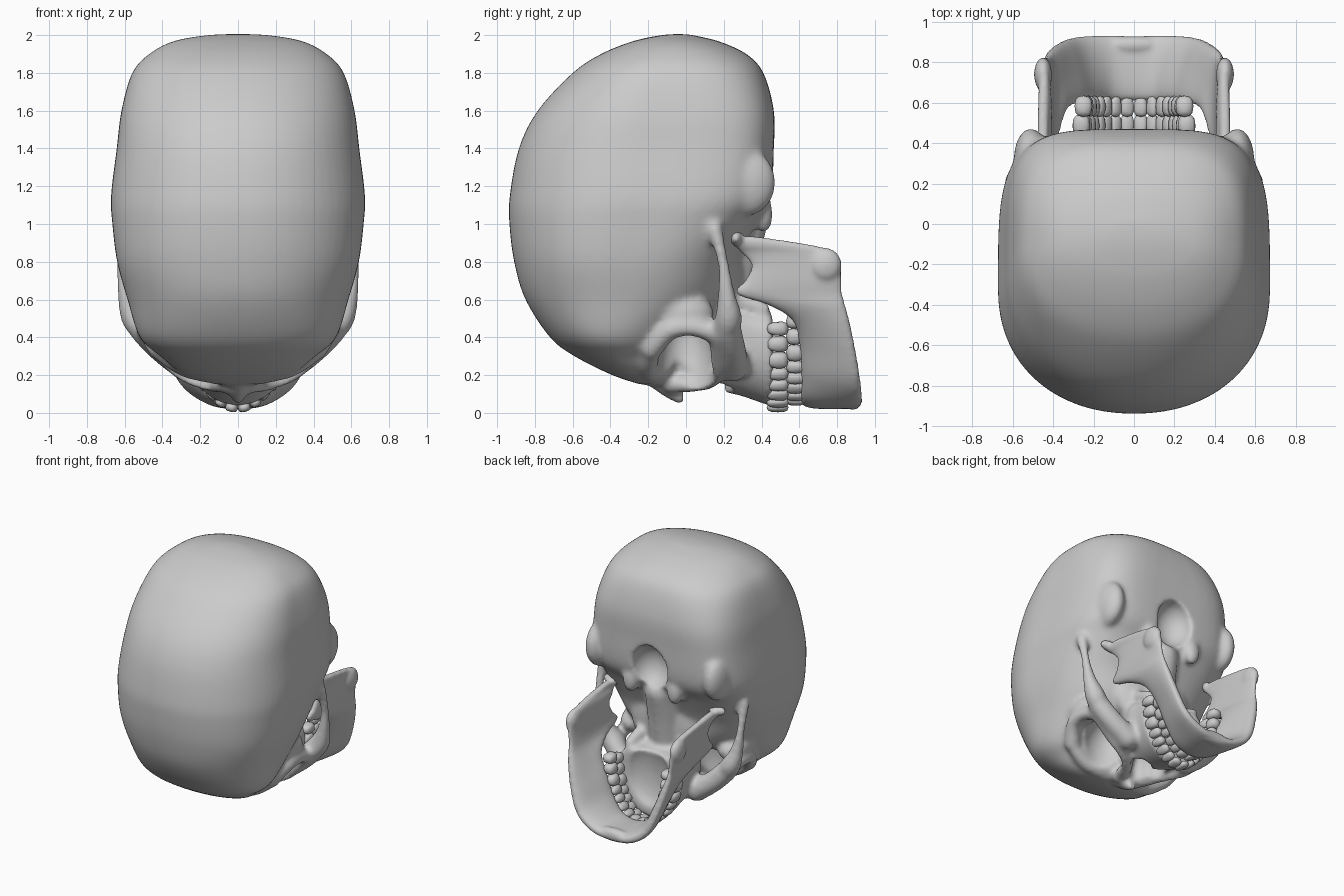
import bpy, bmesh, math
from mathutils import Vector, Matrix

if "Cube" in bpy.data.objects:
    bpy.data.objects.remove(bpy.data.objects["Cube"])


def dense(rows, k=5):
    """Catmull-Rom interpolation of a short table of sections."""
    out = []
    for i in range(len(rows) - 1):
        p = [rows[max(0, min(len(rows) - 1, i + d))] for d in (-1, 0, 1, 2)]
        for j in range(k):
            t = j / k
            out.append([0.5 * (2 * b + (c - a) * t + (2 * a - 5 * b + 4 * c - d) * t * t
                               + (3 * b - a - 3 * c + d) * t ** 3) for a, b, c, d in zip(*p)])
    return out + [list(rows[-1])]


def spow(v, e):
    return math.copysign(abs(v) ** e, v)


def loft(bm, rings):
    vr = [[bm.verts.new(p) for p in r] for r in rings]
    n = len(vr[0])
    for a, b in zip(vr, vr[1:]):
        for i in range(n):
            bm.faces.new((a[i], a[(i + 1) % n], b[(i + 1) % n], b[i]))
    bm.faces.new(vr[0][::-1])
    bm.faces.new(vr[-1])


def blob(bm, c, r, tilt=0.0, sub=3):
    m = Matrix.Translation(c) @ Matrix.Rotation(tilt, 4, 'Y') @ Matrix.Diagonal((*r, 1))
    bmesh.ops.create_icosphere(bm, subdivisions=sub, radius=1, matrix=m)


def chain(bm, pts, s=1, k=6):
    for x, y, z, r in dense(pts, k):
        blob(bm, (s * x, y, z), (r, r, r), sub=2)


def finish(bm, name):
    bmesh.ops.recalc_face_normals(bm, faces=bm.faces)
    me = bpy.data.meshes.new(name)
    bm.to_mesh(me)
    bm.free()
    ob = bpy.data.objects.new(name, me)
    bpy.context.collection.objects.link(ob)
    return ob


def remesh(ob, size):
    m = ob.modifiers.new("fuse", 'REMESH')
    m.mode = 'VOXEL'
    m.voxel_size = size
    m.use_smooth_shade = True


def smooth(ob, n):
    m = ob.modifiers.new("soften", 'SMOOTH')
    m.factor = 0.5
    m.iterations = n


# Braincase: sections along z as (z, y_min, y_max, half_width, lower exponent)
bm = bmesh.new()
case = [(.15, -.24, -.10, .10, 2), (.2, -.39, -.07, .28, 2), (.3, -.59, -.03, .41, 2),
        (.4, -.72, .04, .52, 2), (.6, -.85, .24, .585, 2.3), (.8, -.91, .28, .64, 3),
        (1.0, -.935, .37, .665, 3.7), (1.15, -.933, .45, .672, 4.2), (1.4, -.885, .465, .642, 4.4),
        (1.6, -.785, .465, .617, 4), (1.8, -.6, .41, .56, 3.2), (1.9, -.45, .32, .47, 2.6),
        (1.965, -.29, .18, .35, 2.2), (1.995, -.16, .06, .2, 2), (2.005, -.08, 0, .08, 2)]
rings = []
for z, y0, y1, w, n in dense(case):
    ym = y0 + (y1 - y0) * .45
    ring = []
    for i in range(64):
        a = math.tau * i / 64
        c, s = math.cos(a), math.sin(a)
        e = 2 / (n if s > 0 else 2.15)
        ring.append((w * spow(c, e), ym + ((y1 - ym) if s > 0 else (ym - y0)) * spow(s, e), z))
    rings.append(ring)
loft(bm, rings)

# Upper jaw: sections along y as (y, half_width, z_front, z_back)
jaw = [(-.12, .08, .18, .5), (0, .12, .13, .5), (.12, .22, .11, .55),
       (.25, .27, .1, .57), (.35, .27, .07, .55), (.46, .28, .03, .53)]
rings = []
for y, w, z0, z1 in dense(jaw):
    zm = z0 + (z1 - z0) * .65
    ring = []
    for i in range(40):
        a = math.tau * i / 40
        c, s = math.cos(a), math.sin(a)
        e = 2 / (3.5 if s > 0 else 2.1)
        ring.append((w * spow(c, e), y, zm + ((z1 - zm) if s > 0 else (zm - z0)) * spow(s, e)))
    rings.append(ring)
loft(bm, rings)

# Nose bridge, skull base
chain(bm, [(0, -.15, .18, .06), (0, -.09, .125, .05), (0, -.025, .075, .035)])
blob(bm, (0, .18, .7), (.34, .13, .32))
chain(bm, [(0, .22, .6, .14), (0, .25, .8, .14), (0, .31, .98, .12)])
for s in (1, -1):
    # Cheek arch, orbit post, cheekbone, orbit floor rim, nose side, brow
    chain(bm, [(.465, .2, .41, .075), (.545, .225, .5, .075), (.59, .215, .62, .05),
               (.615, .195, .8, .033), (.605, .15, .98, .045)], s, 9)
    chain(bm, [(.475, .18, .41, .06), (.495, .05, .45, .05), (.485, -.08, .44, .055),
               (.42, -.18, .34, .06)], s)
    blob(bm, (s * .42, -.02, .53), (.11, .17, .1))
    chain(bm, [(.49, .22, .43, .08), (.4, .24, .34, .08), (.27, .25, .25, .09)], s)
    chain(bm, [(.46, .17, .38, .05), (.31, .17, .23, .05), (.17, .1, .16, .045),
               (.06, -.08, .15, .05)], s)
    chain(bm, [(.42, -.18, .33, .05), (.28, -.2, .24, .055), (.1, -.17, .2, .055)], s)
    # Wing plates, mastoids, condyles
    chain(bm, [(.17, .18, .62, .06), (.19, .3, .59, .05), (.2, .41, .55, .04)], s)
    blob(bm, (s * .51, .32, 1.22), (.085, .155, .18))
    blob(bm, (s * .19, .41, 1.05), (.06, .05, .1))
skull = finish(bm, "cranium")

# Openings: orbits, nose, palate, spinal hole
bm = bmesh.new()
for s in (1, -1):
    blob(bm, (s * .285, 0, .26), (.175, .15, .33), -s * .35)
    blob(bm, (s * .075, .16, .1), (.065, .09, .2))
blob(bm, (0, .09, .1), (.07, .11, .24))
blob(bm, (0, .48, .36), (.19, .09, .25))
blob(bm, (0, .45, 1.2), (.15, .15, .18))
cutter = finish(bm, "opening_cutter")
remesh(cutter, .02)
cutter.hide_render = True
cutter.display_type = 'WIRE'

remesh(skull, .016)
b = skull.modifiers.new("openings", 'BOOLEAN')
b.operation = 'DIFFERENCE'
b.solver = 'EXACT'
b.object = cutter
remesh(skull, .014)
smooth(skull, 12)

# Lower jaw: stations (x, z, y_top, y_bottom, thickness, lean) from chin to joint
half = [(0, .06, .61, .93, .08, 0), (.13, .085, .61, .935, .08, .1), (.24, .19, .61, .925, .085, .3),
        (.315, .34, .6, .9, .085, .32), (.38, .48, .56, .87, .08, .2), (.415, .57, .42, .845, .07, .08),
        (.425, .63, .26, .83, .06, .03), (.435, .7, .31, .825, .06, .03), (.44, .78, .345, .82, .06, .03),
        (.445, .85, .29, .795, .06, .03), (.45, .89, .25, .66, .055, 0), (.45, .935, .235, .36, .05, 0)]
path = dense([(-r[0],) + r[1:] for r in half[:0:-1]] + half, 5)
bm = bmesh.new()
rings = []
for i, (x, z, y0, y1, th, lean) in enumerate(path):
    p, q = path[max(0, i - 1)], path[min(len(path) - 1, i + 1)]
    t = Vector((q[0] - p[0], q[1] - p[1])).normalized()
    nx, nz = t.y, -t.x
    ring = []
    for j in range(32):
        a = math.tau * j / 32
        y = (y0 + y1) / 2 + (y1 - y0) / 2 * spow(math.sin(a), .7)
        o = th / 2 * spow(math.cos(a), .7) + lean * (y - .75)
        ring.append((x + nx * o, y, z + nz * o))
    rings.append(ring)
loft(bm, rings)
blob(bm, (0, .885, .065), (.15, .045, .05))
for s in (1, -1):
    blob(bm, (s * .45, .265, .925), (.08, .035, .04))
    blob(bm, (s * .45, .74, .785), (.045, .085, .09))
mandible = finish(bm, "lower_jaw")
remesh(mandible, .013)
smooth(mandible, 7)

# Teeth: walk along an elliptical arch, both sides
widths = [.068, .06, .066, .064, .066, .088, .086, .076]


def step(t, dist, ax, az):
    for _ in range(20):
        t += dist / 20 / math.hypot(ax * math.cos(t), az * math.sin(t))
    return t


def teeth(name, yc, hy, ax, az, up):
    bm = bmesh.new()
    t = 0.0
    for k, w in enumerate(widths):
        t = step(t, w / 2, ax, az)
        x, z = ax * math.sin(t), .5 - az * math.cos(t)
        ang = math.atan2(az * math.sin(t), ax * math.cos(t))
        depth = .024 if k < 3 else .034 if k < 5 else .044
        for s in (1, -1):
            r = bmesh.ops.create_icosphere(bm, subdivisions=2, radius=1)
            rot = Matrix.Rotation(-s * ang, 3, 'Y')
            for v in r['verts']:
                taper = 1 + .15 * up * v.co.y    # crowns narrow towards the gum
                c = Vector((spow(v.co.x, .7) * w * .5 * taper, spow(v.co.y, .75) * hy,
                            spow(v.co.z, .7) * depth))
                v.co = rot @ c + Vector((s * x, yc, z))
        t = step(t, w / 2, ax, az)
    ob = finish(bm, name)
    for p in ob.data.polygons:
        p.use_smooth = True


teeth("upper_teeth", .485, .058, .262, .475, 1)
teeth("lower_teeth", .582, .053, .25, .44, -1)
